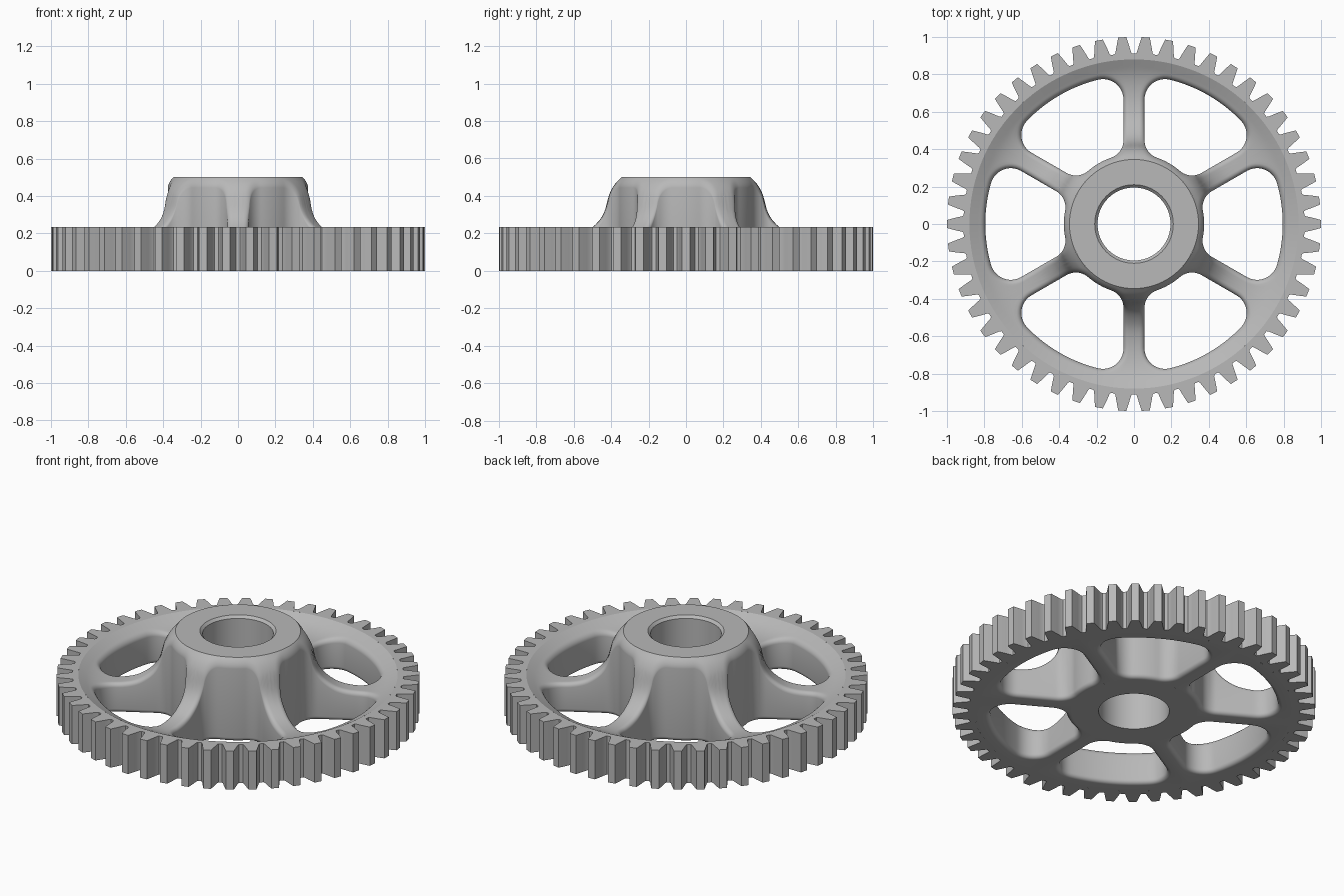
import bpy
import bmesh
from math import sin, cos, asin, atan2, pi, radians, hypot

if "Cube" in bpy.data.objects:
    bpy.data.objects.remove(bpy.data.objects["Cube"])

TEETH = 50
THICK = 0.235        # rim thickness
HUB_TOP = 0.5
BORE = 0.195
SHOULDER = 0.345     # radius of the flat hub top
RIM = 0.88           # radius where the flat rim starts
FILLET = 0.025       # rounding of the window edges
SPOKE = radians(30)  # spoke axis, measured from the middle of a window

# Radius and height along the top face, from hub shoulder to rim
top_curve = [(SHOULDER, HUB_TOP), (0.385, 0.46), (0.415, 0.4), (0.422, 0.35), (0.45, 0.28),
             (0.5, 0.23), (0.57, 0.19), (0.68, 0.175), (0.79, 0.19), (RIM, THICK)]


def soften(points):
    """Corner-cutting subdivision that keeps both end points."""
    out = [points[0]]
    for (r0, z0), (r1, z1) in zip(points, points[1:]):
        out += [(r0 + (r1 - r0) * t, z0 + (z1 - z0) * t) for t in (0.25, 0.75)]
    return out + [points[-1]]


top_curve = soften(soften(top_curve))


def top_height(r):
    if r <= SHOULDER:
        return HUB_TOP
    for (r0, z0), (r1, z1) in zip(top_curve, top_curve[1:]):
        if r <= r1:
            return z0 + (z1 - z0) * (r - r0) / (r1 - r0)
    return THICK


# One grey metal for every part
steel = bpy.data.materials.new("grey_metal")
steel.use_nodes = True
grey = (0.48, 0.48, 0.48, 1)
steel.diffuse_color = grey
steel.node_tree.nodes["Principled BSDF"].inputs["Base Color"].default_value = grey


def build(name, patches):
    """Make one object from patches; each patch is a list of equal rows of points."""
    bm = bmesh.new()
    for rows in patches:
        grid = [[bm.verts.new(p) for p in row] for row in rows]
        for a, b in zip(grid, grid[1:]):
            for j in range(len(a) - 1):
                bm.faces.new((a[j], a[j + 1], b[j + 1], b[j]))
    bmesh.ops.remove_doubles(bm, verts=bm.verts, dist=0.00001)
    mesh = bpy.data.meshes.new(name)
    bm.to_mesh(mesh)
    bm.free()
    mesh.materials.append(steel)
    obj = bpy.data.objects.new(name, mesh)
    bpy.context.collection.objects.link(obj)
    bpy.ops.object.select_all(action="DESELECT")
    bpy.context.view_layer.objects.active = obj
    obj.select_set(True)
    bpy.ops.object.shade_smooth_by_angle(angle=radians(28))


def lathe(name, section, columns):
    """Sweep a section round z; a radius of None follows each column's own radius."""
    rows = [[((r or edge) * cos(a), (r or edge) * sin(a), z) for r, z in section]
            for a, edge in columns]
    build(name, [rows + rows[:1]])


# Toothed rim
half_tooth = [(0.17, 1.0), (0.23, 0.975), (0.29, 0.95), (0.36, 0.92), (0.41, 0.912)]
tooth = [(-f, r) for f, r in reversed(half_tooth)] + half_tooth
lathe("toothed_rim", [(RIM, THICK), (None, THICK), (None, 0), (RIM, 0)],
      [((k + f) * 2 * pi / TEETH, r) for k in range(TEETH) for f, r in tooth])

# Hub top and bore with a chamfered mouth
lathe("hub_bore", [(SHOULDER, 0), (BORE, 0), (BORE, HUB_TOP - 0.015),
                   (BORE + 0.015, HUB_TOP), (SHOULDER, HUB_TOP)],
      [(i * 2 * pi / 120, None) for i in range(120)])


def arc(cx, cy, radius, start, end, steps):
    return [(cx + radius * cos(start + (end - start) * i / steps),
             cy + radius * sin(start + (end - start) * i / steps)) for i in range(steps + 1)]


# Steps along half a window: outer arc, corner, spoke side, corner, hub arc
OUTER_N, CORNER_N, SIDE_N, HUB_CORNER_N, HUB_N = 10, 12, 14, 16, 5
RIM_MID = OUTER_N + CORNER_N // 2
HUB_MID = OUTER_N + CORNER_N + SIDE_N + HUB_CORNER_N // 2


def half_window(d):
    """Half of a rounded window outline, from rim to hub, grown outward by d."""
    outer, inner, spoke, r1, r2 = 0.795, 0.375, 0.056, 0.11, 0.1
    a1 = SPOKE - asin((spoke + r1) / (outer - r1))
    a2 = SPOKE - asin((spoke + r2) / (inner + r2))
    side = SPOKE + pi / 2
    corner1 = arc((outer - r1) * cos(a1), (outer - r1) * sin(a1), r1 + d, a1, side, CORNER_N)
    corner2 = arc((inner + r2) * cos(a2), (inner + r2) * sin(a2), r2 + d, side, a2 + pi,
                  HUB_CORNER_N)
    (x0, y0), (x1, y1) = corner1[-1], corner2[0]
    line = [(x0 + (x1 - x0) * i / SIDE_N, y0 + (y1 - y0) * i / SIDE_N)
            for i in range(1, SIDE_N)]
    return (arc(0, 0, outer + d, 0, a1, OUTER_N)[:-1] + corner1 + line + corner2
            + arc(0, 0, inner - d, a2, 0, HUB_N)[1:])


def sector_edge(outline):
    """Match each outline point to the rim, the spoke axis or the hub shoulder."""
    def along(p):
        return p[0] * cos(SPOKE) + p[1] * sin(SPOKE)

    def bearing(p):
        return atan2(p[1], p[0])

    far, near = outline[RIM_MID], outline[HUB_MID]
    edge = []
    for i, p in enumerate(outline):
        if i <= RIM_MID:
            r, a = RIM, SPOKE * bearing(p) / bearing(far)
        elif i >= HUB_MID:
            r, a = SHOULDER, SPOKE * bearing(p) / bearing(near)
        else:
            t = (along(p) - along(near)) / (along(far) - along(near))
            r, a = SHOULDER + (RIM - SHOULDER) * t, SPOKE
        edge.append((r * cos(a), r * sin(a)))
    return edge


# Half a sector: underside, rounded edge, window wall, rounded edge, top face
ROUND_N, LAND_N = 5, 8
steps = [i * pi / 2 / ROUND_N for i in range(ROUND_N + 1)]
loops = [(half_window(FILLET * (1 - cos(t))), FILLET * (1 - sin(t))) for t in steps]
lip = loops[-1][0]
edge = sector_edge(lip)
half = []
for i in range(len(lip)):
    row = [(*edge[i], 0)]
    row += [(*loop[i], drop) for loop, drop in reversed(loops)]
    row += [(*loop[i], top_height(hypot(*loop[i])) - drop) for loop, drop in loops]
    for k in range(1, LAND_N + 1):
        x, y = (p + (q - p) * k / LAND_N for p, q in zip(lip[i], edge[i]))
        row.append((x, y, top_height(hypot(x, y))))
    half.append(row)

# Mirror the half sector, then repeat it round the axis
mirrored = [[(x, -y, z) for x, y, z in row] for row in reversed(half)]
patches = []
for k in range(6):
    c, s = cos(k * pi / 3), sin(k * pi / 3)
    for part in (half, mirrored):
        patches.append([[(x * c - y * s, x * s + y * c, z) for x, y, z in row]
                        for row in part])
build("spoked_web", patches)
